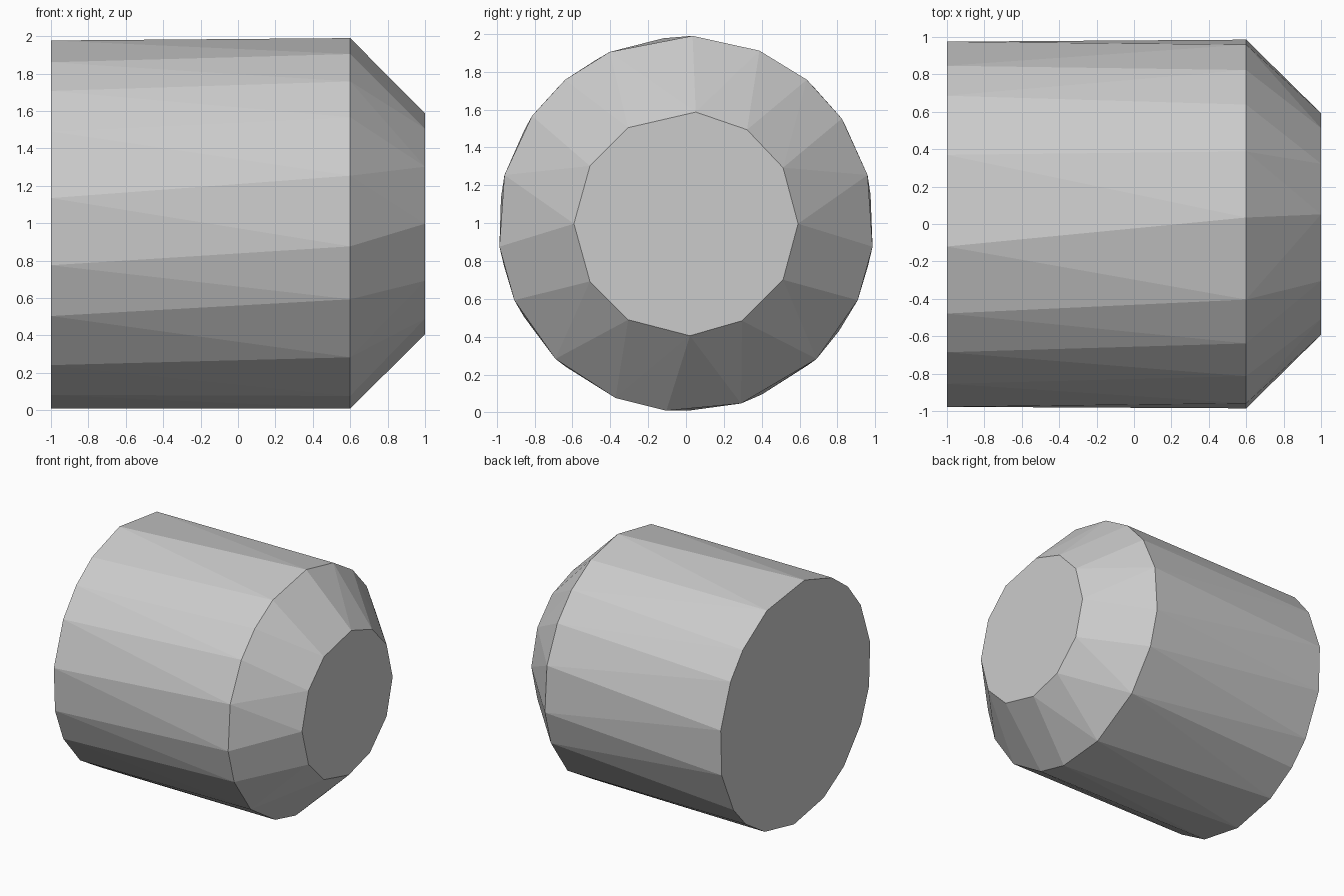
import bpy
import bmesh
import math

# Remove the default cube
cube = bpy.data.objects.get("Cube")
if cube:
    bpy.data.objects.remove(cube, do_unlink=True)

CENTRE_Z = 0.997

# Single plain grey
grey = bpy.data.materials.new("plain_grey")
grey.use_nodes = True
colour = (0.6, 0.6, 0.6, 1.0)
grey.diffuse_color = colour
grey.node_tree.nodes["Principled BSDF"].inputs["Base Color"].default_value = colour


def add_ring(bm, x, radius, angles):
    """Add an irregular ring of corners around the x axis (degrees from +y)."""
    for angle in angles:
        a = math.radians(angle)
        bm.verts.new((x, radius * math.cos(a), CENTRE_Z + radius * math.sin(a)))


# Uneven corner angles of the wide end, the shoulder and the narrow end
end_angles = [46, 31, 9, -13, -35, -49, -66, -89, -112,
              -130, -150, -167, 172, 150, 134, 119, 97, 68]
shoulder_angles = [88, 67, 50, 34, 15, -7, -24, -46, -73,
                   -96, -112, -134, -156, -173, 165, 145, 130, 114]
nose_angles = [85, 57, 30, 0, -30, -60, -88, -121, -149, 180, 149, 121]

# Faceted drum: skin stretched over the three rings
bm = bmesh.new()
add_ring(bm, -1.0, 0.987, end_angles)
add_ring(bm, 0.6, 0.993, shoulder_angles)
add_ring(bm, 1.0, 0.592, nose_angles)
bmesh.ops.convex_hull(bm, input=bm.verts[:])

# Merge the flat end caps into single faces
bmesh.ops.dissolve_limit(bm, angle_limit=math.radians(0.1),
                         verts=bm.verts[:], edges=bm.edges[:])
bmesh.ops.recalc_face_normals(bm, faces=bm.faces[:])

mesh = bpy.data.meshes.new("chamfered_drum")
bm.to_mesh(mesh)
bm.free()
mesh.materials.append(grey)
drum = bpy.data.objects.new("chamfered_drum", mesh)
bpy.context.collection.objects.link(drum)
